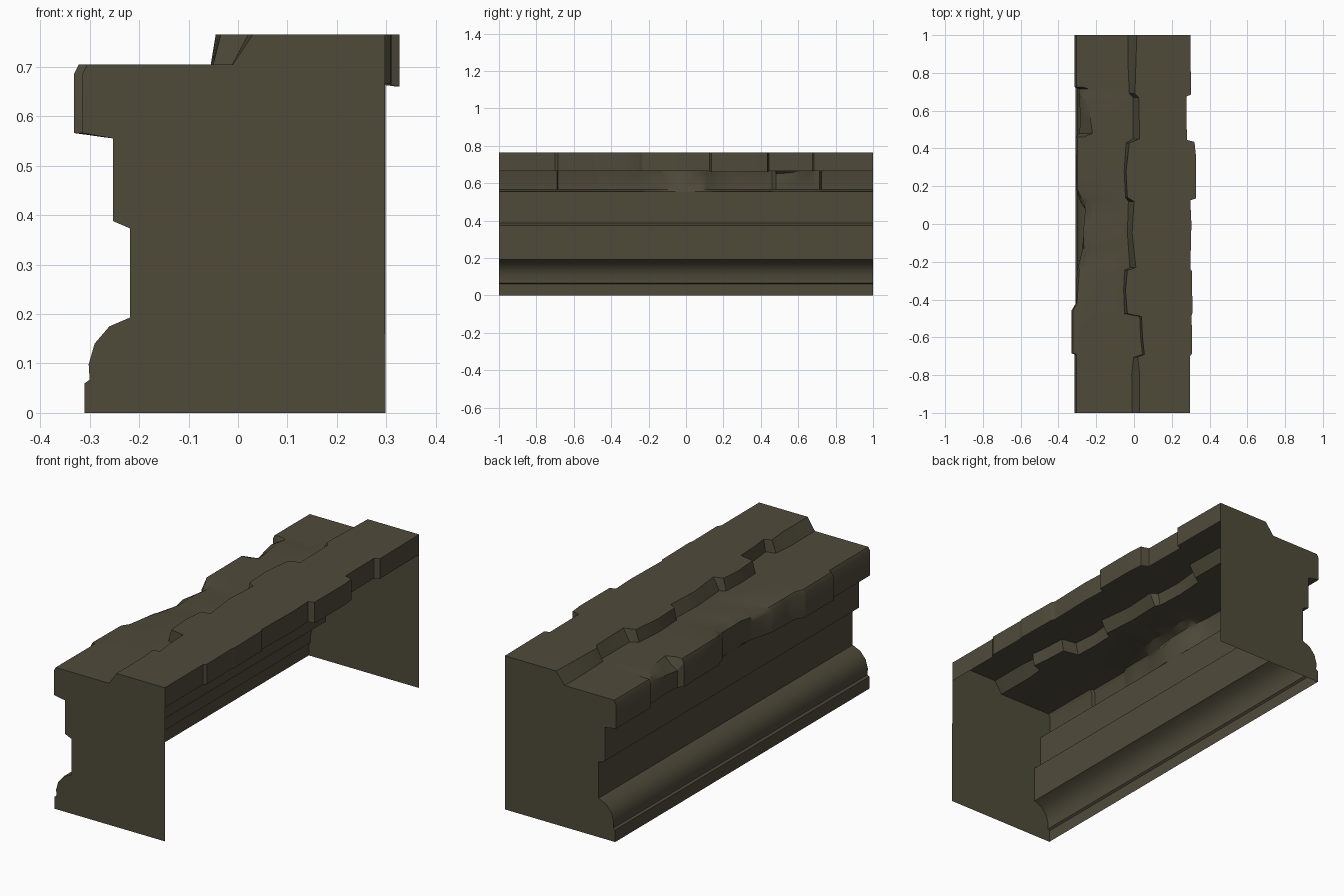
import bpy, bmesh, math

if "Cube" in bpy.data.objects:
    bpy.data.objects.remove(bpy.data.objects["Cube"])

stone = bpy.data.materials.new("dark olive stone")
stone.diffuse_color = (0.078, 0.069, 0.042, 1)
stone.use_nodes = True
stone.node_tree.nodes["Principled BSDF"].inputs["Base Color"].default_value = stone.diffuse_color

# moulded lower face: plinth, roll, recess, fascia (x, z)
MOULDING = [(-.31, 0), (-.31, .06), (-.30, .067), (-.302, .098), (-.29, .14),
            (-.26, .175), (-.218, .193), (-.218, .373), (-.253, .388), (-.253, .555)]

# broken lip along the length: y, top edge x, top edge z, bottom edge x
LIP = [(-1, -.305, .705, -.315), (-.69, -.305, .705, -.315), (-.685, -.322, .705, -.332),
       (-.46, -.322, .703, -.332), (-.42, -.302, .70, -.308), (-.25, -.29, .69, -.302),
       (-.13, -.265, .675, -.272), (-.05, -.27, .69, -.258), (.08, -.258, .68, -.26),
       (.12, -.27, .69, -.285), (.18, -.298, .705, -.305), (.46, -.30, .705, -.31),
       (.48, -.255, .67, -.29), (.55, -.265, .675, -.283), (.66, -.28, .69, -.29),
       (.715, -.275, .685, -.29), (.725, -.305, .705, -.315), (1, -.305, .705, -.315)]

# ragged step between the two courses: y, foot x, crest x
STEP = [(-1, -.01, .03), (-.8, -.012, .03), (-.705, -.002, .02), (-.69, .045, .055),
        (-.6, .035, .045), (-.49, .03, .04), (-.475, -.05, -.035), (-.35, -.055, -.045),
        (-.245, -.05, -.035), (-.23, -.022, .01), (-.05, -.035, -.01), (.12, -.03, .0),
        (.14, -.045, -.035), (.28, -.052, -.042), (.43, -.042, -.025), (.45, -.005, .03),
        (.67, -.005, .025), (.69, -.025, .005), (.85, -.032, .01), (1, -.032, .015)]

# uneven rear edge: y, x, bottom z
REAR = [(-1, .297, .665), (-.7, .296, .665), (-.685, .308, .665), (-.485, .305, .665),
        (-.47, .31, .665), (-.25, .306, .665), (-.235, .298, .665), (0, .304, .665),
        (.125, .298, .665), (.135, .327, .66), (.37, .327, .66), (.435, .32, .66),
        (.445, .28, .665), (.675, .277, .665), (.685, .302, .665), (1, .298, .665)]


def sample(table, y):
    """Interpolate the values of a table at position y."""
    for a, b in zip(table, table[1:]):
        if y <= b[0]:
            t = (y - a[0]) / (b[0] - a[0])
            return [p + (q - p) * t for p, q in zip(a[1:], b[1:])]
    return table[-1][1:]


def section(y):
    """Lip, lower course, step, upper course and rear edge at position y."""
    tx, tz, bx = sample(LIP, y)
    foot, crest = sample(STEP, y)
    rear, low = sample(REAR, y)
    return [(-.253, .555), (bx, .566), (bx, tz - .02), (tx, tz), (tx + .035, .705),
            (foot, .705), (crest, .765), (rear, .765), (rear, low)]


def make(name, bm):
    mesh = bpy.data.meshes.new(name)
    bm.to_mesh(mesh)
    bm.free()
    mesh.materials.append(stone)
    obj = bpy.data.objects.new(name, mesh)
    bpy.context.collection.objects.link(obj)
    bpy.context.view_layer.objects.active = obj
    obj.select_set(True)
    bpy.ops.object.shade_smooth_by_angle(angle=math.radians(32))
    obj.select_set(False)


def loft(name, ys, profile):
    bm = bmesh.new()
    rows = [[bm.verts.new((x, y, z)) for x, z in profile(y)] for y in ys]
    for r, s in zip(rows, rows[1:]):
        for i in range(len(r) - 1):
            bm.faces.new((r[i], r[i + 1], s[i + 1], s[i]))
    for f in bm.faces:
        f.normal_update()
    # outward is -x on the first strip
    if bm.faces[:][0].normal.x > 0 if name == "moulding" else False:
        bmesh.ops.reverse_faces(bm, faces=bm.faces[:])
    if name != "moulding":
        top = max(bm.faces, key=lambda f: f.calc_center_median().z)
        if top.normal.z < 0:
            bmesh.ops.reverse_faces(bm, faces=bm.faces[:])
    make(name, bm)


loft("moulding", [-1, 1], lambda y: MOULDING)
loft("broken_coping", sorted({row[0] for t in (LIP, STEP, REAR) for row in t}), section)

# flat end walls; the rear and underside stay open
for name, y in (("front_end_wall", -1), ("back_end_wall", 1)):
    bm = bmesh.new()
    outline = MOULDING + section(y)[1:-1] + [(.298, 0)]
    face = bm.faces.new([bm.verts.new((x, y, z)) for x, z in outline])
    face.normal_update()
    if face.normal.y * y < 0:
        face.normal_flip()
    make(name, bm)
